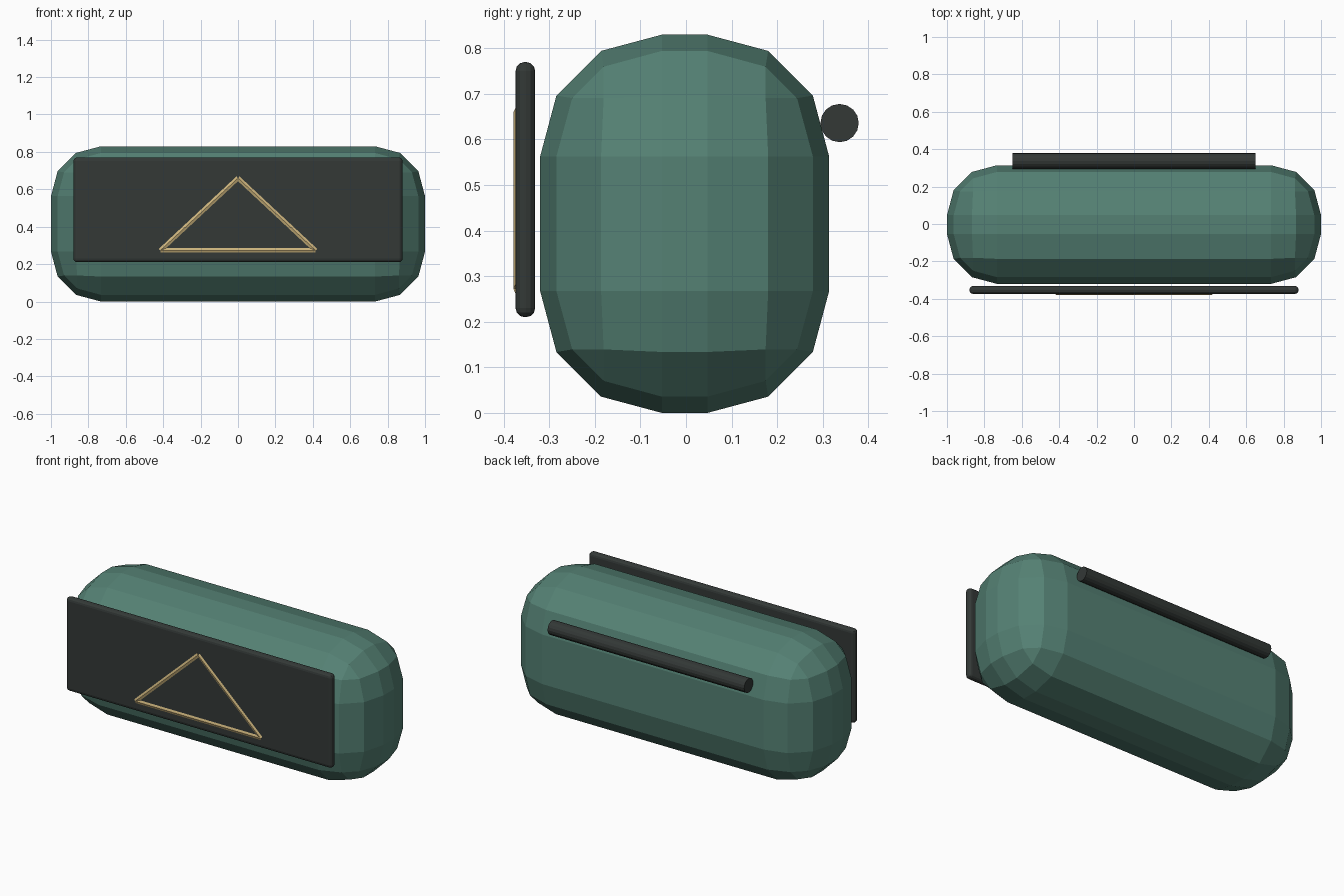
import bpy
from mathutils import Vector

if "Cube" in bpy.data.objects:
    bpy.data.objects.remove(bpy.data.objects["Cube"])


def material(name, color):
    m = bpy.data.materials.new(name)
    m.diffuse_color = (*color, 1)
    m.use_nodes = True
    m.node_tree.nodes["Principled BSDF"].inputs["Base Color"].default_value = m.diffuse_color
    return m


green = material("green", (0.09, 0.22, 0.175))
dark = material("dark", (0.033, 0.040, 0.037))
gold = material("gold", (0.60, 0.45, 0.20))


def rounded_box(name, lo, hi, radius, segments, mat):
    lo, hi = Vector(lo), Vector(hi)
    bpy.ops.mesh.primitive_cube_add(size=1, location=(lo + hi) / 2)
    ob = bpy.context.object
    ob.name = name
    for v in ob.data.vertices:
        v.co = v.co * (hi - lo)
    bev = ob.modifiers.new("round", 'BEVEL')
    bev.width = radius
    bev.segments = segments
    bev.limit_method = 'NONE'
    ob.data.materials.append(mat)
    return ob


def rod(name, a, b, radius, sides, mat):
    a, b = Vector(a), Vector(b)
    bpy.ops.mesh.primitive_cylinder_add(vertices=sides, radius=radius,
                                        depth=(b - a).length, location=(a + b) / 2)
    ob = bpy.context.object
    ob.name = name
    ob.rotation_euler = (b - a).to_track_quat('Z', 'Y').to_euler()
    ob.data.materials.append(mat)
    return ob


# Faceted pillow-like body
rounded_box("body", (-1, -0.32, 0), (1, 0.314, 0.83), 0.267, 3, green)

# Front plate, floating just ahead of the body
rounded_box("front_panel", (-0.88, -0.374, 0.21), (0.88, -0.331, 0.77), 0.02, 3, dark)

# Triangle trim half sunk into the plate
y = -0.361
corners = [(-0.415, y, 0.273), (0.415, y, 0.273), (0, y, 0.66)]
for i in range(3):
    rod(f"triangle_bar_{i + 1}", corners[i], corners[(i + 1) % 3], 0.018, 8, gold)

# Rear bar
rod("rear_bar", (-0.65, 0.337, 0.636), (0.65, 0.337, 0.636), 0.042, 16, dark)
